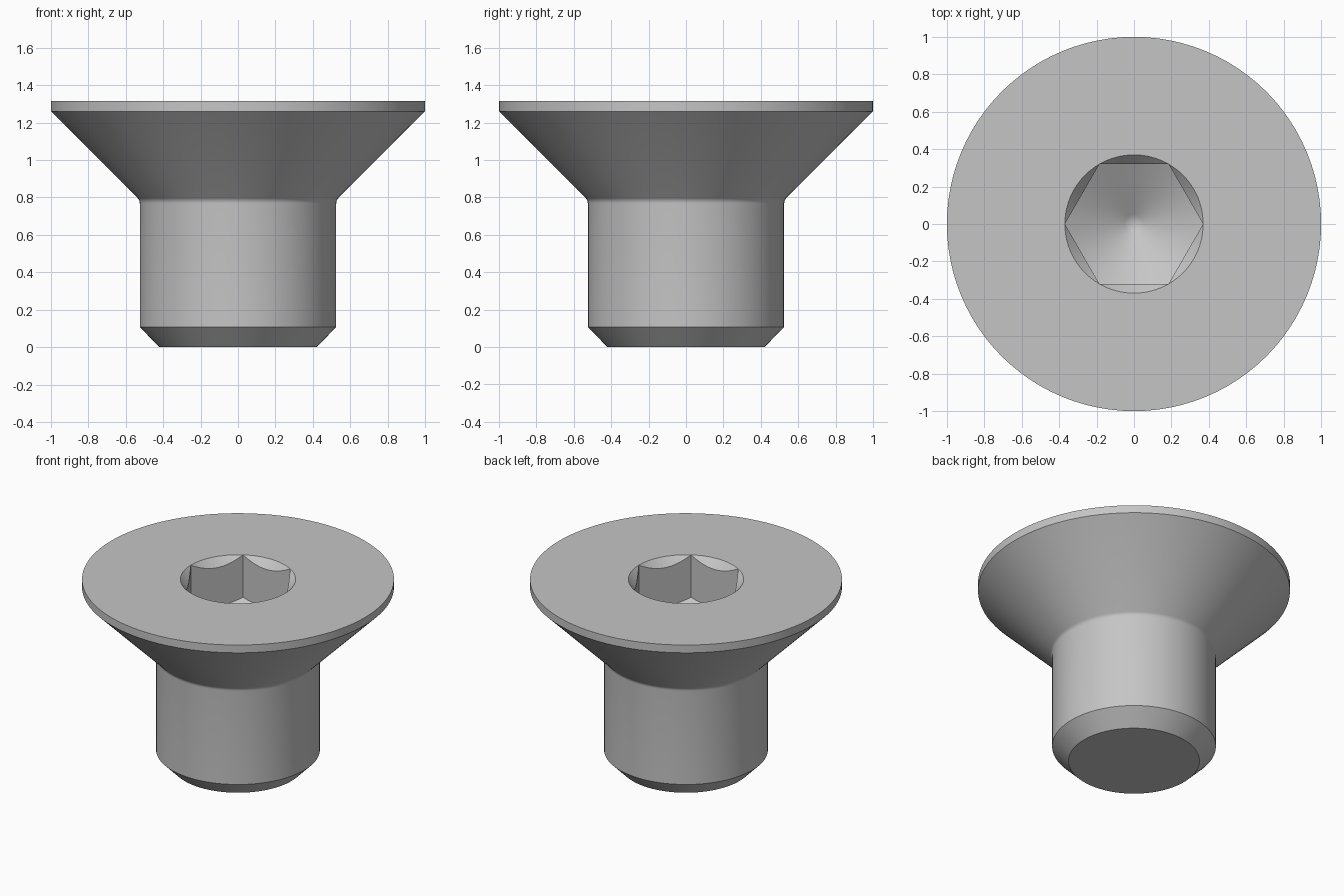
import bpy
import bmesh
from math import sin, cos, tan, pi, radians

cube = bpy.data.objects.get("Cube")
if cube:
    bpy.data.objects.remove(cube, do_unlink=True)

SIDES = 96
TOP = 1.315
SHANK = 0.525          # shank radius
APOTHEM = 0.32         # half the socket's width across flats
CORNER = APOTHEM / cos(pi / 6)
SOCKET_DEPTH = 0.30
FILLET = 0.04


def circle(radius, z):
    """Ring rule: constant radius and height."""
    return lambda angle: (radius, z)


def hexagon(z, slope):
    """Ring rule: hexagon whose height falls towards the middle of each flat."""
    def rule(angle):
        radius = APOTHEM / cos(angle % (pi / 3) - pi / 6)
        return radius, z - (CORNER - radius) * slope
    return rule


# Outer profile, from the tip up to the head
rings = [circle(0.42, 0), circle(SHANK, 0.107)]
fillet_z = 0.785 - FILLET * tan(pi / 8)
for i in range(5):
    a = i * pi / 16
    rings.append(circle(SHANK + FILLET * (1 - cos(a)), fillet_z + FILLET * sin(a)))
rings += [circle(1, 1.26), circle(1, TOP)]

# Socket: countersunk rim, hexagonal walls, drilled cone floor
floor_slope = tan(radians(30))
floor_z = TOP - SOCKET_DEPTH
rings += [
    circle(CORNER, TOP),
    hexagon(TOP, 1.1),
    hexagon(floor_z, floor_slope),
    circle(0.05, floor_z - (CORNER - 0.05) * floor_slope),
    circle(0, floor_z - CORNER * floor_slope),
]

bm = bmesh.new()
loops = []
for rule in rings:
    loop = []
    for i in range(SIDES):
        angle = 2 * pi * i / SIDES
        r, z = rule(angle)
        loop.append(bm.verts.new((r * cos(angle), r * sin(angle), z)))
    loops.append(loop)
for low, high in zip(loops, loops[1:]):
    for i in range(SIDES):
        j = (i + 1) % SIDES
        bm.faces.new((low[i], low[j], high[j], high[i]))
bm.faces.new(loops[0][::-1])
bmesh.ops.remove_doubles(bm, verts=bm.verts[:], dist=0.0001)
bmesh.ops.recalc_face_normals(bm, faces=bm.faces[:])

mesh = bpy.data.meshes.new("countersunk_screw")
bm.to_mesh(mesh)
bm.free()
screw = bpy.data.objects.new("countersunk_screw", mesh)
bpy.context.collection.objects.link(screw)

# Plain grey metal
grey = bpy.data.materials.new("grey_metal")
grey.use_nodes = True
colour = (0.56, 0.56, 0.56, 1)
grey.diffuse_color = colour
grey.node_tree.nodes["Principled BSDF"].inputs["Base Color"].default_value = colour
mesh.materials.append(grey)

bpy.ops.object.select_all(action="DESELECT")
screw.select_set(True)
bpy.context.view_layer.objects.active = screw
bpy.ops.object.shade_smooth_by_angle(angle=radians(25))
